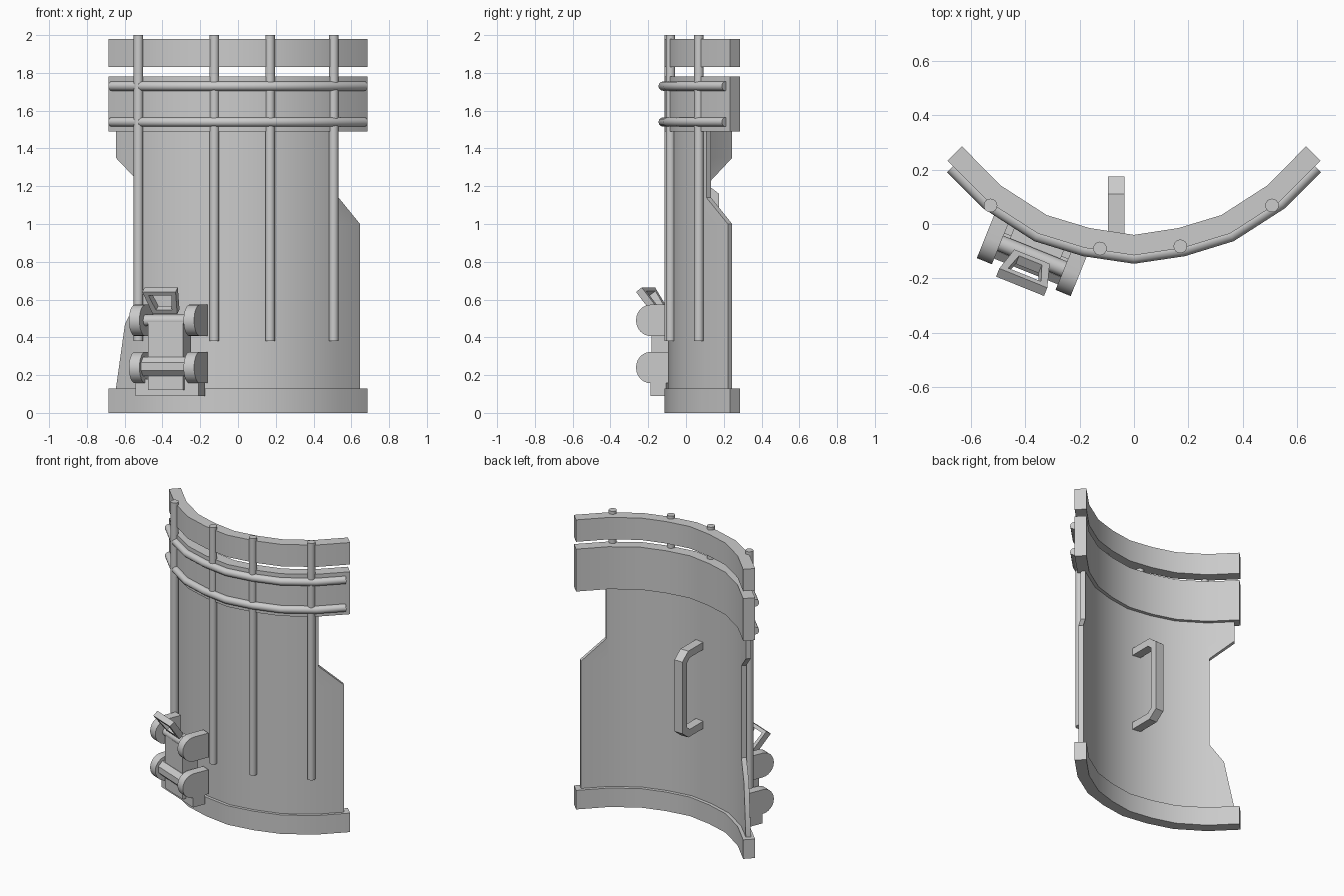
import bpy, bmesh, math
from mathutils import Vector, Matrix

if "Cube" in bpy.data.objects:
    bpy.data.objects.remove(bpy.data.objects["Cube"])

grey = bpy.data.materials.new("plain grey")
grey.diffuse_color = (0.6, 0.6, 0.6, 1)
grey.use_nodes = True
grey.node_tree.nodes["Principled BSDF"].inputs["Base Color"].default_value = grey.diffuse_color


def finish(name, bm, smooth=None, matrix=None):
    bmesh.ops.recalc_face_normals(bm, faces=bm.faces)
    me = bpy.data.meshes.new(name)
    bm.to_mesh(me)
    bm.free()
    me.materials.append(grey)
    ob = bpy.data.objects.new(name, me)
    bpy.context.collection.objects.link(ob)
    if matrix:
        ob.matrix_world = matrix
    if smooth:
        bpy.ops.object.select_all(action='DESELECT')
        ob.select_set(True)
        bpy.context.view_layer.objects.active = ob
        bpy.ops.object.shade_smooth_by_angle(angle=math.radians(smooth))
    return ob


# Plan curve of the outer face, mirrored about x = 0
half = [(0, -0.115), (0.18, -0.088), (0.353, -0.035), (0.535, 0.082), (0.685, 0.232)]
curve = [Vector((-x, y)) for x, y in half[:0:-1]] + [Vector(p) for p in half]
normals = []
for i in range(len(curve)):
    t = curve[min(i + 1, len(curve) - 1)] - curve[max(i - 1, 0)]
    normals.append(Vector((-t.y, t.x)).normalized())


def on_curve(x, depth):
    """Point of the plan curve at x, moved inward by depth."""
    for i in range(len(curve) - 1):
        a, b = curve[i], curve[i + 1]
        if x <= b.x + 1e-6:
            f = (x - a.x) / (b.x - a.x)
            return a.lerp(b, f) + normals[i].lerp(normals[i + 1], f).normalized() * depth


def shell(name, rows, d0, d1):
    """Curved wall; rows are (z, left x, right x)."""
    bm = bmesh.new()
    grids = []
    for d in (d0, d1):
        grid = []
        for z, xl, xr in rows:
            xs = [xl] + [p.x for p in curve[1:-1]] + [xr]
            grid.append([bm.verts.new((*on_curve(x, d), z)) for x in xs])
        grids.append(grid)
    n, m = len(rows), len(curve)
    for g in grids:
        for r in range(n - 1):
            for c in range(m - 1):
                bm.faces.new((g[r][c], g[r][c + 1], g[r + 1][c + 1], g[r + 1][c]))
    f, k = grids
    for r in (0, n - 1):
        for c in range(m - 1):
            bm.faces.new((f[r][c], f[r][c + 1], k[r][c + 1], k[r][c]))
    for c in (0, m - 1):
        for r in range(n - 1):
            bm.faces.new((f[r][c], f[r + 1][c], k[r + 1][c], k[r][c]))
    return finish(name, bm, 35)


def prism(name, pts, u0, u1, matrix=None, smooth=None):
    """Profile in (y, z) extruded along x."""
    bm = bmesh.new()
    a = [bm.verts.new((u0, y, z)) for y, z in pts]
    b = [bm.verts.new((u1, y, z)) for y, z in pts]
    bm.faces.new(a)
    bm.faces.new(b)
    for i in range(len(pts)):
        j = (i + 1) % len(pts)
        bm.faces.new((a[i], a[j], b[j], b[i]))
    return finish(name, bm, smooth, matrix)


def ring(cy, cz, r, n, turn=0.0):
    return [(cy + r * math.cos(turn + i * math.tau / n),
             cz + r * math.sin(turn + i * math.tau / n)) for i in range(n)]


def box(y0, y1, z0, z1):
    return [(y0, z0), (y1, z0), (y1, z1), (y0, z1)]


# Curved plate with notched sides, and its three bands
W, N = 0.66, 0.545
shell("body_plate", [(0.05, -W, W), (0.13, -W, W), (0.47, -0.612, W), (0.6, -N, W),
                     (1.0, -N, W), (1.14, -N, N), (1.23, -N, N), (1.35, -W, N),
                     (1.55, -W, N)], 0.02, 0.052)
for name, z0, z1 in (("bottom_rim", 0, 0.13), ("middle_band", 1.49, 1.78),
                     ("top_band", 1.83, 1.98)):
    shell(name, [(z0, -0.685, 0.685), (z1, -0.685, 0.685)], 0, 0.075)

# Upright rods
for x, y in ((-0.527, 0.068), (-0.125, -0.09), (0.17, -0.082), (0.507, 0.068)):
    bm = bmesh.new()
    bmesh.ops.create_cone(bm, cap_ends=True, segments=16, radius1=0.025, radius2=0.025,
                          depth=1.62, matrix=Matrix.Translation((x, y, 1.19)))
    finish("upright_rod", bm, 40)

# Horizontal rods following the curve
for z in (1.54, 1.73):
    bm = bmesh.new()
    loops = []
    xs = [-0.665] + [p.x for p in curve[1:-1]] + [0.665]
    for x in xs:
        loop = []
        for d, h in ring(-0.006, z, 0.025, 12):
            p = on_curve(x, d)
            loop.append(bm.verts.new((p.x, p.y, h)))
        loops.append(loop)
    for a, b in zip(loops, loops[1:]):
        for i in range(12):
            j = (i + 1) % 12
            bm.faces.new((a[i], a[j], b[j], b[i]))
    bm.faces.new(loops[0])
    bm.faces.new(loops[-1])
    finish("cross_rod", bm, 40)

# Grip on the back
prism("back_grip", [(-0.07, 1.21), (0.11, 1.21), (0.175, 1.16), (0.175, 0.67),
                    (0.11, 0.62), (-0.07, 0.62), (-0.07, 0.67), (0.095, 0.67),
                    (0.125, 0.695), (0.125, 1.135), (0.095, 1.16), (-0.07, 1.16)],
      -0.095, -0.035)

# Latch on the front, turned to follow the plate (local -y points outward)
M = Matrix.Translation((-0.405, -0.195, 0)) @ Matrix.Rotation(math.radians(-22), 4, 'Z')
R = 0.083
for z in (0.24, 0.49):
    d_shape = [(R - R * math.cos(t), z + R * math.sin(t))
               for t in (math.radians(-90 + 15 * i) for i in range(13))]
    d_shape += [(0.19, z + R), (0.19, z - R)]
    for s in (-1, 1):
        prism("latch_cheek", d_shape, s * 0.186, s * 0.126, M, 35)
prism("latch_upper_pin", ring(R, 0.49, 0.03, 12), -0.13, 0.13, M, 40)
prism("latch_lower_pin", ring(R - 0.01, 0.245, 0.055, 8, math.pi / 8), -0.13, 0.13, M)
prism("latch_plate", box(0.055, 0.17, 0.12, 0.48), -0.1, 0.1, M)
prism("latch_base", box(0.08, 0.17, 0.09, 0.18), -0.18, 0.18, M)

# Tilted trapezoid pull loop: outer and inner outlines bridged into a frame
tilt = M @ Matrix.Translation((0, 0.065, 0.535)) @ Matrix.Rotation(math.radians(36), 4, 'X')
outer = [(-0.07, 0), (0.07, 0), (0.095, 0.145), (-0.095, 0.145)]
inner = [(-0.045, 0.025), (0.045, 0.025), (0.065, 0.122), (-0.065, 0.122)]
bm = bmesh.new()
o0, o1, i0, i1 = [[bm.verts.new((x, y, z)) for x, z in pts]
                  for pts, y in ((outer, -0.02), (outer, 0.02), (inner, -0.02), (inner, 0.02))]
for a, b in ((o0, i0), (o1, i1), (o0, o1), (i0, i1)):
    for i in range(4):
        j = (i + 1) % 4
        bm.faces.new((a[i], a[j], b[j], b[i]))
finish("pull_loop", bm, None, tilt)
